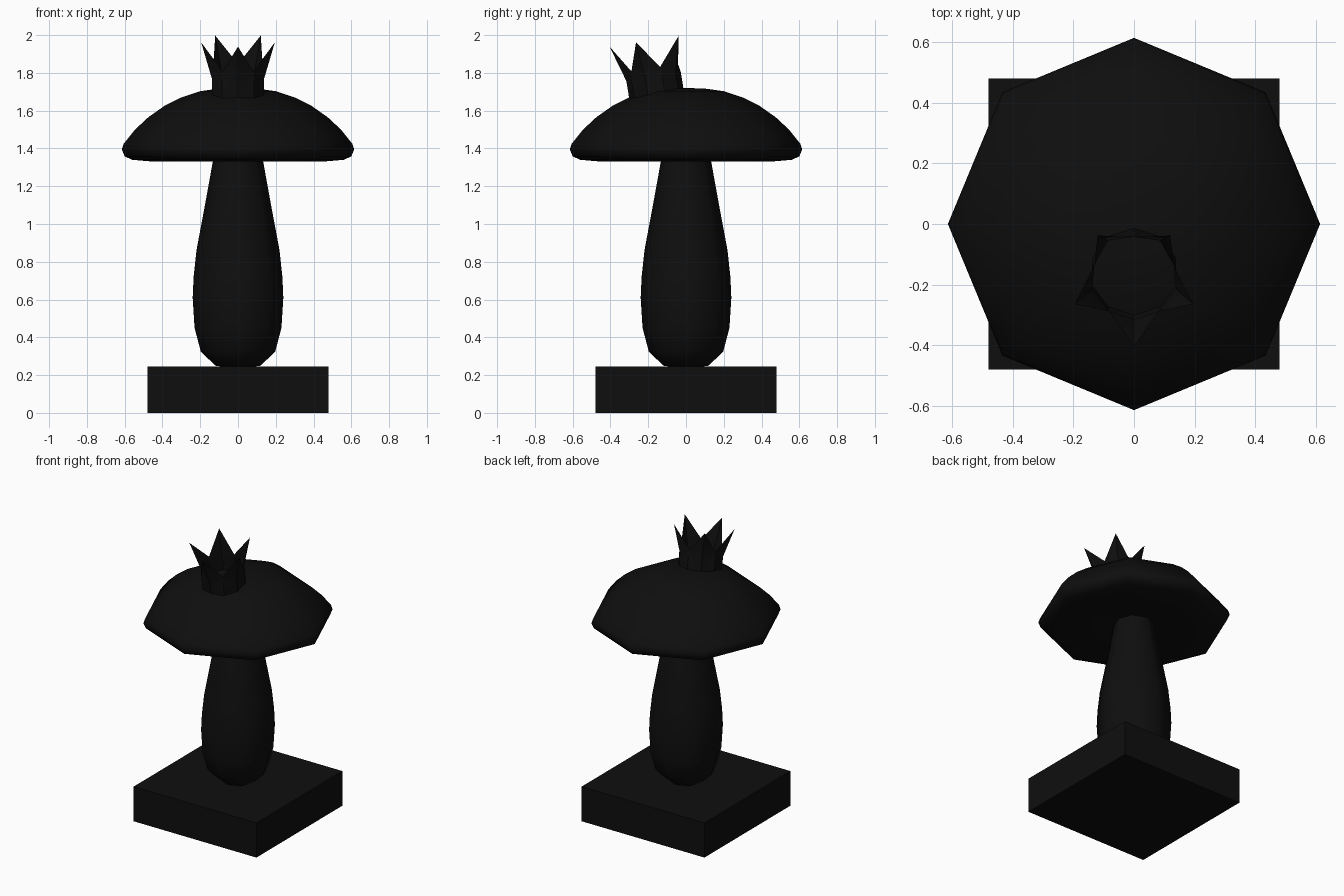
import bpy, bmesh, math
from mathutils import Matrix

if "Cube" in bpy.data.objects:
    bpy.data.objects.remove(bpy.data.objects["Cube"])

black = bpy.data.materials.new("black")
black.diffuse_color = (0.0045, 0.0045, 0.0045, 1)
black.use_nodes = True
black.node_tree.nodes["Principled BSDF"].inputs["Base Color"].default_value = black.diffuse_color


def finish(name, bm, smooth=None):
    me = bpy.data.meshes.new(name)
    bmesh.ops.recalc_face_normals(bm, faces=bm.faces)
    bm.to_mesh(me)
    bm.free()
    ob = bpy.data.objects.new(name, me)
    bpy.context.collection.objects.link(ob)
    me.materials.append(black)
    if smooth:
        bpy.ops.object.select_all(action='DESELECT')
        bpy.context.view_layer.objects.active = ob
        ob.select_set(True)
        bpy.ops.object.shade_smooth_by_angle(angle=math.radians(smooth))
    return ob


def lathe(name, profile, sides=8, smooth=60):
    bm = bmesh.new()
    rings = []
    for r, z in profile:
        if r == 0:
            rings.append([bm.verts.new((0, 0, z))] * sides)
        else:
            rings.append([bm.verts.new((r * math.cos(2 * math.pi * i / sides),
                                        r * math.sin(2 * math.pi * i / sides), z))
                          for i in range(sides)])
    for a, b in zip(rings, rings[1:]):
        for i in range(sides):
            j = (i + 1) % sides
            bm.faces.new(list(dict.fromkeys((a[i], a[j], b[j], b[i]))))
    return finish(name, bm, smooth)


# Square plinth
bm = bmesh.new()
bmesh.ops.create_cube(bm, size=1, matrix=Matrix.Translation((0, 0, 0.1225))
                      @ Matrix.Diagonal((0.96, 0.96, 0.245, 1)))
finish("plinth", bm)

# Bulging stem
lathe("stem", [(0, 0.24), (0.05, 0.24), (0.12, 0.25), (0.197, 0.325), (0.23, 0.45),
               (0.24, 0.61), (0.235, 0.72), (0.22, 0.86), (0.175, 1.1), (0.128, 1.36)])

# Mushroom cap
lathe("cap", [(0, 1.35), (0.2, 1.345), (0.47, 1.332), (0.56, 1.34), (0.6, 1.358),
              (0.615, 1.395), (0.605, 1.425), (0.545, 1.5), (0.475, 1.565),
              (0.39, 1.625), (0.3, 1.67), (0.2, 1.703), (0.1, 1.717), (0, 1.72)])

# Open crown: straight band topped by five flared points, tilted forward
bm = bmesh.new()
rows = []
for k in range(10):
    a = math.pi * k / 5
    s, c = math.sin(a), -math.cos(a)
    r, h = (0.205, 0.285) if k % 2 == 0 else (0.138, 0.137)
    rows.append([bm.verts.new((s * q, c * q, z))
                 for q, z in ((0.146, -0.01), (0.146, 0.09), (r, h))])
for k in range(10):
    a, b = rows[k], rows[(k + 1) % 10]
    bm.faces.new((a[0], b[0], b[1], a[1]))
    tip, low = (a, b) if k % 2 == 0 else (b, a)
    bm.faces.new((tip[1], low[1], low[2]))
    bm.faces.new((tip[1], low[2], tip[2]))
bm.transform(Matrix.Translation((0, -0.157, 1.69)) @ Matrix.Rotation(math.radians(9.1), 4, 'X'))
finish("crown", bm, 30)
